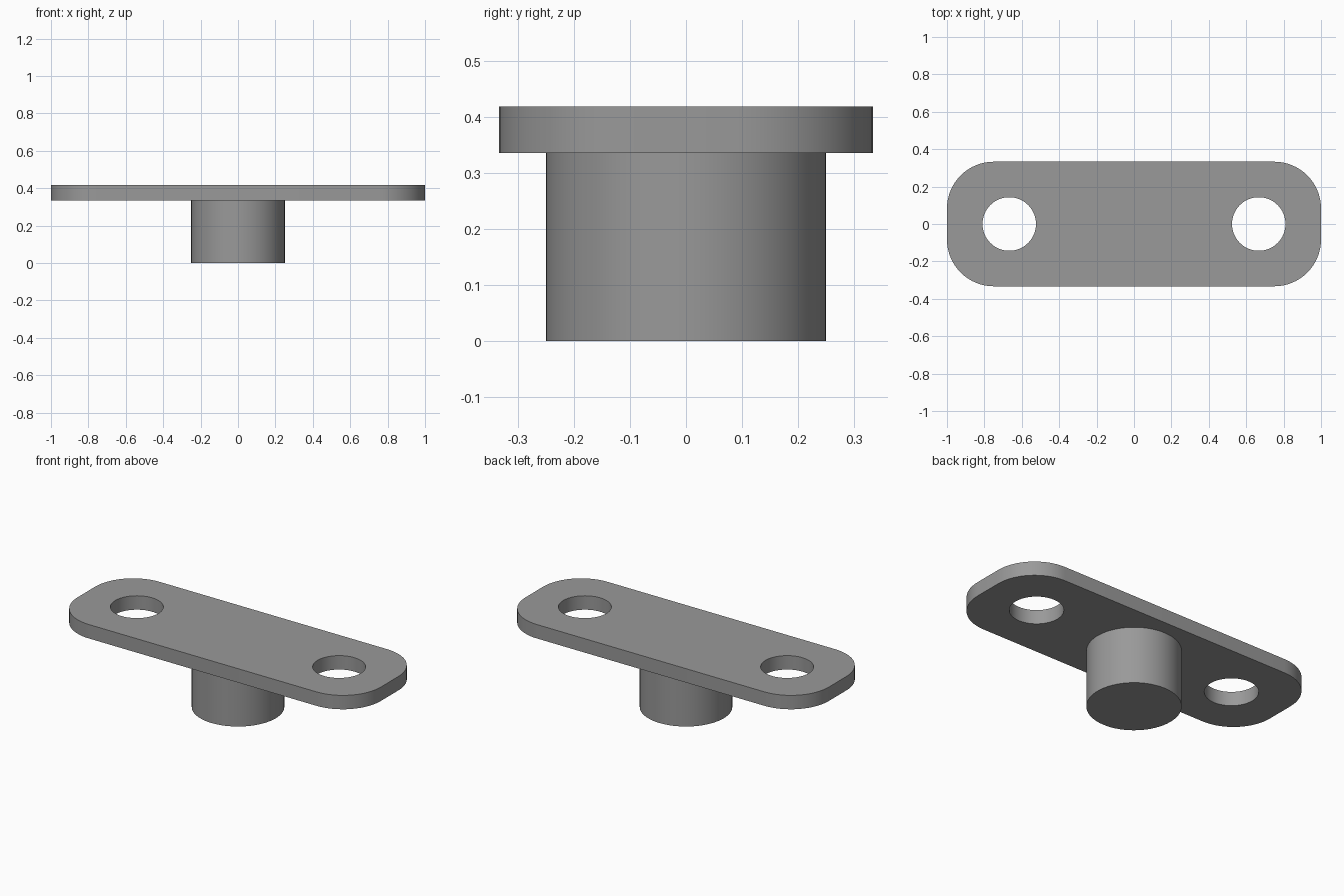
import bpy, bmesh, math

if "Cube" in bpy.data.objects:
    bpy.data.objects.remove(bpy.data.objects["Cube"])

HALF_X, HALF_Y, CORNER = 1.0, 0.333, 0.25
PLATE_BOTTOM, PLATE_TOP = 0.335, 0.418
HOLE_X, HOLE_R, POST_R = 0.667, 0.143, 0.25

metal = bpy.data.materials.new("grey metal")
metal.diffuse_color = (0.32, 0.32, 0.32, 1)
metal.use_nodes = True
metal.node_tree.nodes["Principled BSDF"].inputs["Base Color"].default_value = metal.diffuse_color


def arc(cx, cy, r, start, sweep, count):
    return [(cx + r * math.cos(start + sweep * i / count),
             cy + r * math.sin(start + sweep * i / count)) for i in range(count + 1)]


def circle(cx, r, count=64):
    return arc(cx, 0, r, 0, math.tau, count)[:-1]


def extrude_profile(name, loops, z0, z1):
    """Fill the outline (first loop) minus any holes and extrude it upward."""
    bm = bmesh.new()
    edges = []
    for loop in loops:
        verts = [bm.verts.new((x, y, z0)) for x, y in loop]
        edges += [bm.edges.new((v, verts[i - 1])) for i, v in enumerate(verts)]
    bmesh.ops.triangle_fill(bm, edges=edges, use_beauty=True, use_dissolve=False)
    result = bmesh.ops.extrude_face_region(bm, geom=bm.faces[:], use_keep_orig=True)
    top = [g for g in result["geom"] if isinstance(g, bmesh.types.BMVert)]
    bmesh.ops.translate(bm, verts=top, vec=(0, 0, z1 - z0))
    bmesh.ops.recalc_face_normals(bm, faces=bm.faces[:])
    mesh = bpy.data.meshes.new(name)
    bm.to_mesh(mesh)
    bm.free()
    mesh.materials.append(metal)
    obj = bpy.data.objects.new(name, mesh)
    bpy.context.collection.objects.link(obj)
    bpy.ops.object.select_all(action='DESELECT')
    obj.select_set(True)
    bpy.context.view_layer.objects.active = obj
    bpy.ops.object.shade_smooth_by_angle(angle=math.radians(30))
    return obj


# Rounded mounting plate with two through holes
outline = []
for i, (sx, sy) in enumerate([(1, 1), (-1, 1), (-1, -1), (1, -1)]):
    outline += arc(sx * (HALF_X - CORNER), sy * (HALF_Y - CORNER), CORNER,
                   i * math.pi / 2, math.pi / 2, 16)
extrude_profile("mounting_plate",
                [outline, circle(-HOLE_X, HOLE_R), circle(HOLE_X, HOLE_R)],
                PLATE_BOTTOM, PLATE_TOP)

# Round post under the plate
extrude_profile("post", [circle(0, POST_R)], 0, PLATE_BOTTOM)
